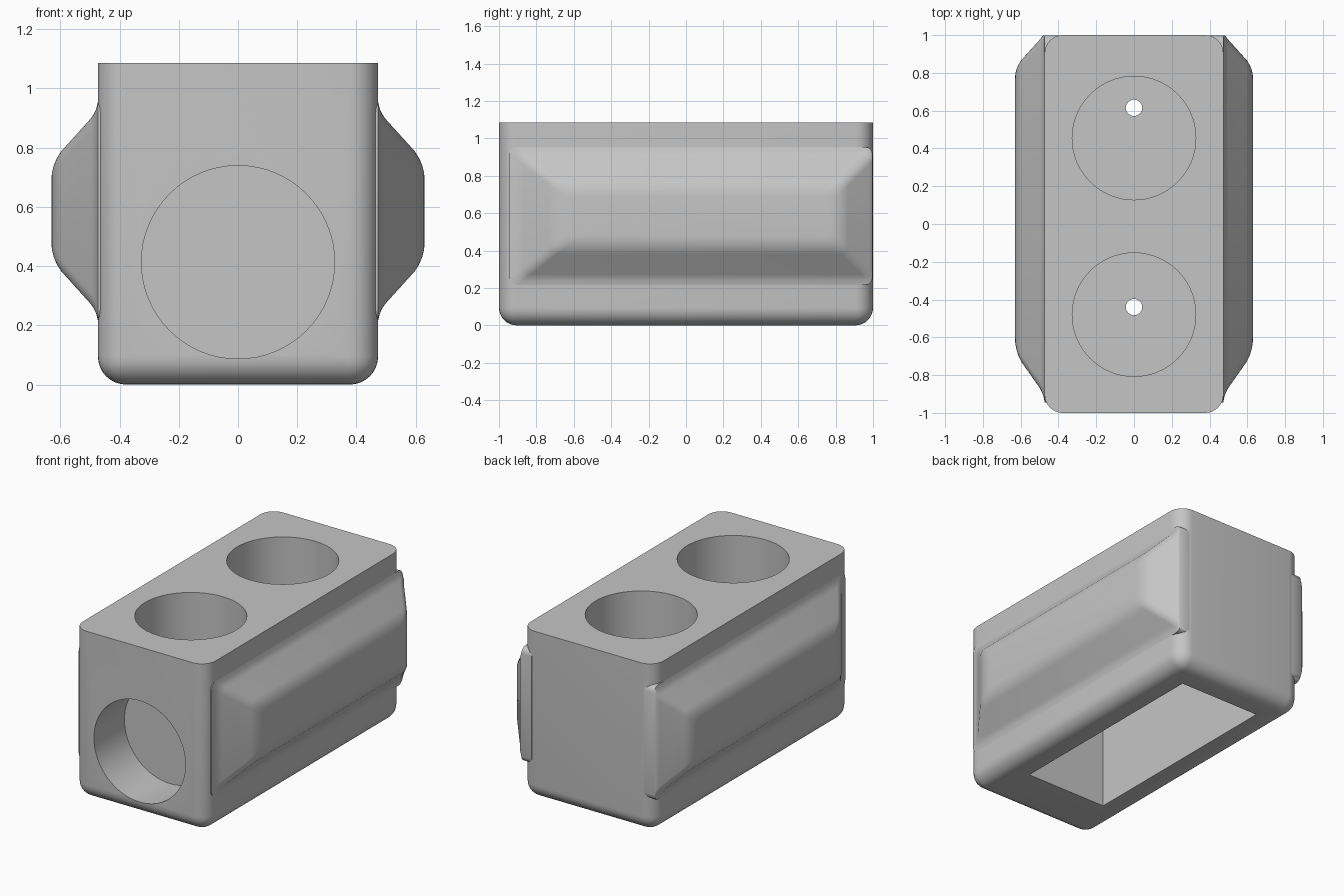
import bpy, bmesh, math
from mathutils import Matrix, Vector

old = bpy.data.objects.get("Cube")
if old:
    bpy.data.objects.remove(old, do_unlink=True)

HALF_W, HALF_L, HEIGHT, ROUND = 0.473, 1.0, 1.085, 0.095

grey = bpy.data.materials.new("plain grey")
grey.use_nodes = True
grey.diffuse_color = (0.56, 0.56, 0.56, 1)
grey.node_tree.nodes["Principled BSDF"].inputs["Base Color"].default_value = (0.56, 0.56, 0.56, 1)


def make_object(name, bm):
    bmesh.ops.recalc_face_normals(bm, faces=bm.faces)
    mesh = bpy.data.meshes.new(name)
    bm.to_mesh(mesh)
    bm.free()
    mesh.materials.append(grey)
    obj = bpy.data.objects.new(name, mesh)
    bpy.context.collection.objects.link(obj)
    return obj


def add_box(bm, low, high):
    low, high = Vector(low), Vector(high)
    place = Matrix.Translation((low + high) / 2) @ Matrix.Diagonal((*(high - low), 1))
    bmesh.ops.create_cube(bm, size=1, matrix=place)


def box_cutter(name, low, high):
    bm = bmesh.new()
    add_box(bm, low, high)
    return make_object(name, bm)


def round_cutter(name, centre, radius, depth, tilt=0):
    bm = bmesh.new()
    place = Matrix.Translation(centre) @ Matrix.Rotation(tilt, 4, "X")
    bmesh.ops.create_cone(bm, cap_ends=True, segments=64, radius1=radius,
                          radius2=radius, depth=depth, matrix=place)
    return make_object(name, bm)


def smooth(obj, degrees):
    bpy.ops.object.select_all(action="DESELECT")
    obj.select_set(True)
    bpy.context.view_layer.objects.active = obj
    bpy.ops.object.shade_smooth_by_angle(angle=math.radians(degrees))


# Block with rounded uprights and underside, sharp around the top
bm = bmesh.new()
add_box(bm, (-HALF_W, -HALF_L, 0), (HALF_W, HALF_L, HEIGHT))
soft = [e for e in bm.edges if min(v.co.z for v in e.verts) < 0.01]
bmesh.ops.bevel(bm, geom=soft, offset=ROUND, segments=8, profile=0.5, affect="EDGES")
body = make_object("body", bm)

# Blind wells, their drain holes, the front bore and the underside pocket
cutters = [
    box_cutter("pocket_cutter", (-0.29, -0.635, -0.1), (0.29, 0.8, 0.7)),
    round_cutter("front_bore_cutter", (0, -0.89, 0.413), 0.326, 0.4, math.pi / 2),
]
for label, well_y, drain_y in (("front", -0.48, -0.44), ("back", 0.455, 0.615)):
    cutters.append(round_cutter(label + "_well_cutter", (0, well_y, 0.96), 0.327, 0.4))
    cutters.append(round_cutter(label + "_drain_cutter", (0, drain_y, 0.73), 0.043, 0.2))
for cutter in cutters:
    cut = body.modifiers.new(cutter.name, "BOOLEAN")
    cut.operation, cut.solver, cut.object = "DIFFERENCE", "EXACT", cutter
    bpy.ops.object.select_all(action="DESELECT")
    bpy.context.view_layer.objects.active = body
    body.select_set(True)
    bpy.ops.object.modifier_apply(modifier=cut.name)
    bpy.data.objects.remove(cutter, do_unlink=True)
smooth(body, 30)


def ring(t, x):
    """Rounded rectangle that shrinks from the wall (t=0) to the outer face (t=1)."""
    y0, y1 = -0.9 + 0.22 * t, min(1 - 0.17 * t, 0.998)
    z0, z1 = 0.25 + 0.17 * t, 0.92 - 0.17 * t
    r = 0.04
    corners = ((y1 - r, z1 - r), (y0 + r, z1 - r), (y0 + r, z0 + r), (y1 - r, z0 + r))
    return [(x, cy + r * math.cos(a), cz + r * math.sin(a))
            for i, (cy, cz) in enumerate(corners)
            for a in [math.pi / 2 * (i + k / 4) for k in range(5)]]


# Side bulges: a flared foot, a straight slope and a softened outer rim
STEPS = [(-0.2, 0.4), (-0.2, 0.473), (-0.06, 0.479), (0.03, 0.486), (0.13, 0.497),
         (0.78, 0.597), (0.92, 0.612), (1.06, 0.622), (1.2, 0.628), (1.32, 0.63)]
for name, side in (("left_bulge", 1), ("right_bulge", -1)):
    bm = bmesh.new()
    loops = [[bm.verts.new((side * x, y, z)) for x, y, z in ring(t, d)] for t, d in STEPS]
    for a, b in zip(loops, loops[1:]):
        for i in range(len(a)):
            j = (i + 1) % len(a)
            bm.faces.new((a[i], a[j], b[j], b[i]))
    bm.faces.new(loops[0])
    bm.faces.new(loops[-1])
    smooth(make_object(name, bm), 40)
